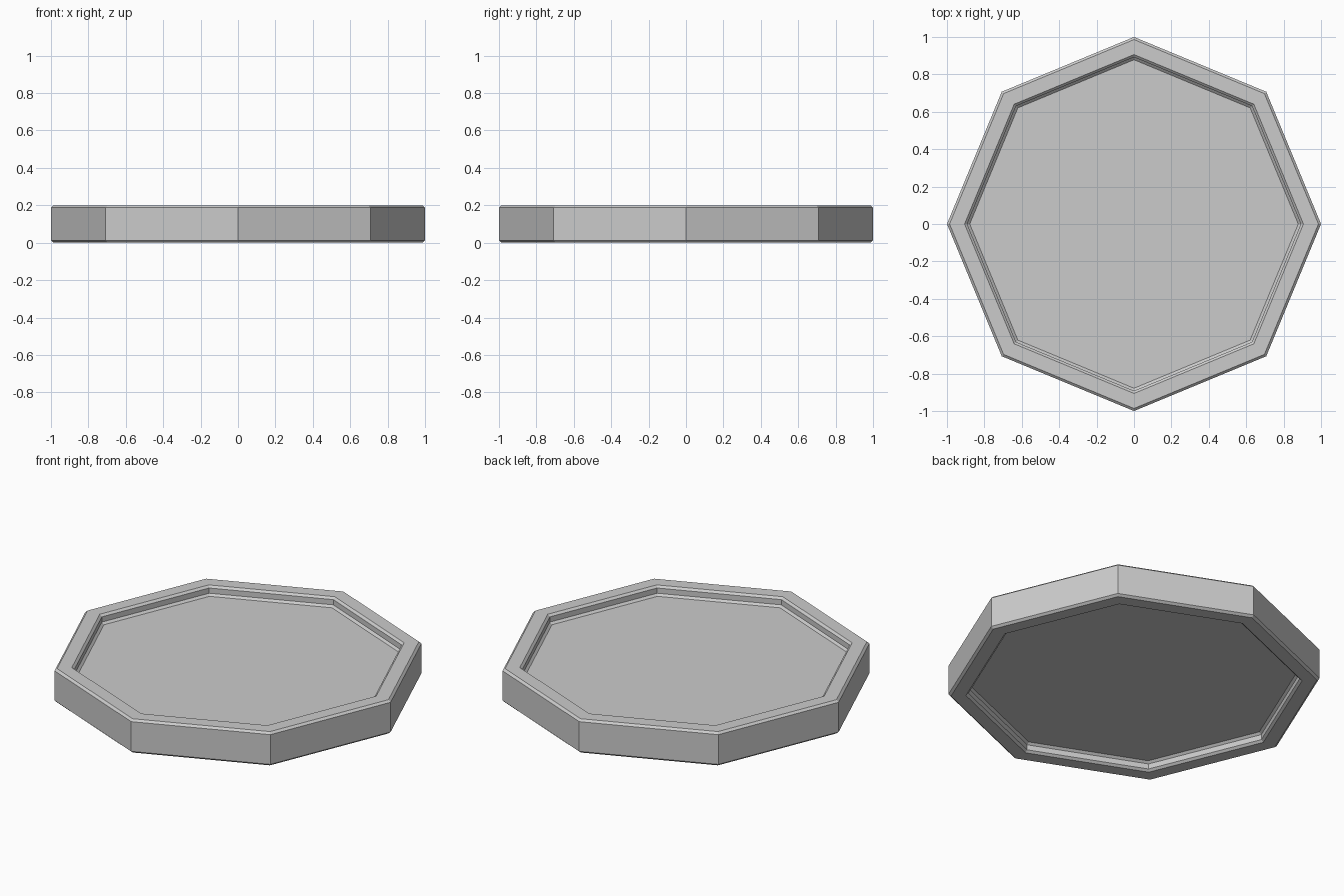
import bpy
import bmesh
from math import cos, sin, pi

SIDES = 8
HEIGHT = 0.2
DEPTH = 0.055   # recess depth on both faces
BEVEL = 0.012

cube = bpy.data.objects.get("Cube")
if cube:
    bpy.data.objects.remove(cube, do_unlink=True)

# Plain grey material
grey = bpy.data.materials.new("plain grey")
grey.use_nodes = True
colour = (0.6, 0.6, 0.6, 1.0)
grey.diffuse_color = colour
grey.node_tree.nodes["Principled BSDF"].inputs["Base Color"].default_value = colour

# Half profile, from the recessed floor out over the chamfered rim
floor = HEIGHT - DEPTH
upper = [
    (0.878, floor),
    (0.892, floor + BEVEL),
    (0.892, HEIGHT - BEVEL),
    (0.906, HEIGHT),
    (0.986, HEIGHT),
    (1.0, HEIGHT - BEVEL),
]
# The underside mirrors the top
profile = upper + [(r, HEIGHT - z) for r, z in reversed(upper)]

# Octagonal tray: rings around the profile, capped by the two floors
bm = bmesh.new()
rings = [[bm.verts.new((r * cos(2 * pi * i / SIDES), r * sin(2 * pi * i / SIDES), z))
          for i in range(SIDES)] for r, z in profile]
for a, b in zip(rings, rings[1:]):
    for i in range(SIDES):
        j = (i + 1) % SIDES
        bm.faces.new((a[i], b[i], b[j], a[j]))
bm.faces.new(rings[0])
bm.faces.new(rings[-1][::-1])
bmesh.ops.recalc_face_normals(bm, faces=bm.faces[:])

mesh = bpy.data.meshes.new("octagonal_tray")
bm.to_mesh(mesh)
bm.free()
mesh.materials.append(grey)
tray = bpy.data.objects.new("octagonal_tray", mesh)
bpy.context.collection.objects.link(tray)
